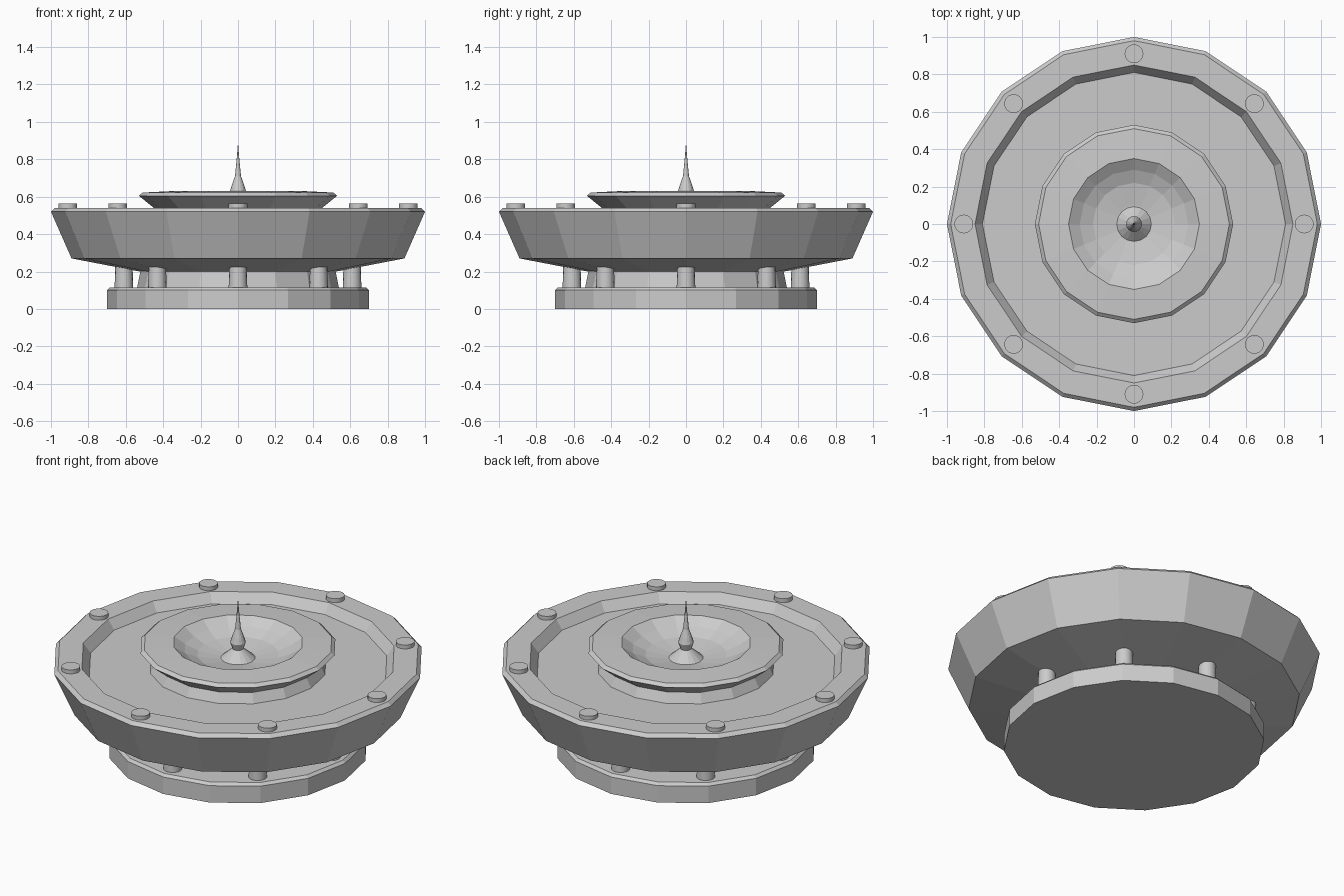
import bpy, bmesh, math

if "Cube" in bpy.data.objects:
    bpy.data.objects.remove(bpy.data.objects["Cube"])

stone = bpy.data.materials.new("grey_stone")
stone.diffuse_color = (0.6, 0.6, 0.6, 1)
stone.use_nodes = True
stone.node_tree.nodes["Principled BSDF"].inputs["Base Color"].default_value = stone.diffuse_color


def lathe(name, profile, sides=16, at=(0, 0), smooth=False):
    """Spin an (r, z) profile, listed bottom to top, into a faceted solid."""
    bm = bmesh.new()
    rings = []
    for r, z in profile:
        if r == 0:
            rings.append([bm.verts.new((0, 0, z))] * sides)
        else:
            rings.append([bm.verts.new((r * math.cos(math.tau * i / sides),
                                        r * math.sin(math.tau * i / sides), z))
                          for i in range(sides)])
    for low, high in zip(rings, rings[1:]):
        for i in range(sides):
            j = (i + 1) % sides
            bm.faces.new(dict.fromkeys((low[i], low[j], high[j], high[i])))
    # flat caps on open ends
    if profile[0][0] > 0:
        bm.faces.new(rings[0][::-1])
    if profile[-1][0] > 0:
        bm.faces.new(rings[-1])
    bmesh.ops.recalc_face_normals(bm, faces=bm.faces)
    mesh = bpy.data.meshes.new(name)
    bm.to_mesh(mesh)
    bm.free()
    mesh.materials.append(stone)
    obj = bpy.data.objects.new(name, mesh)
    obj.location = (at[0], at[1], 0)
    bpy.context.collection.objects.link(obj)
    if smooth:
        bpy.ops.object.select_all(action='DESELECT')
        obj.select_set(True)
        bpy.context.view_layer.objects.active = obj
        bpy.ops.object.shade_smooth_by_angle(angle=math.radians(35))
    return obj


# plinth and the central stem standing on it
lathe("plinth", [(0.70, 0), (0.70, 0.10), (0.685, 0.115)])
lathe("stem", [(0.54, 0.11), (0.52, 0.21)])

# wide basin with a chamfered rim and a sunken floor
lathe("basin", [(0.50, 0.195), (0.89, 0.27), (1.0, 0.52), (0.98, 0.54),
                (0.85, 0.54), (0.81, 0.485)])

# upper dish on a flared foot, hollowed on top
lathe("dish", [(0.48, 0.48), (0.45, 0.54), (0.53, 0.605), (0.51, 0.622),
               (0.35, 0.63), (0.29, 0.59), (0.22, 0.56), (0.10, 0.54), (0, 0.535)])

# spout cone and spire
lathe("spire", [(0.098, 0.535), (0.03, 0.595), (0.042, 0.632), (0.032, 0.665),
                (0.016, 0.71), (0.008, 0.79), (0, 0.89)])

# eight supporting columns and eight rim studs
for k in range(8):
    a = math.tau * k / 8
    c, s = math.cos(a), math.sin(a)
    lathe(f"column_{k + 1}", [(0.05, 0.11), (0.046, 0.24)],
          at=(0.61 * c, 0.61 * s), smooth=True)
    lathe(f"rim_stud_{k + 1}", [(0.05, 0.53), (0.05, 0.563)], sides=24,
          at=(0.91 * c, 0.91 * s), smooth=True)
